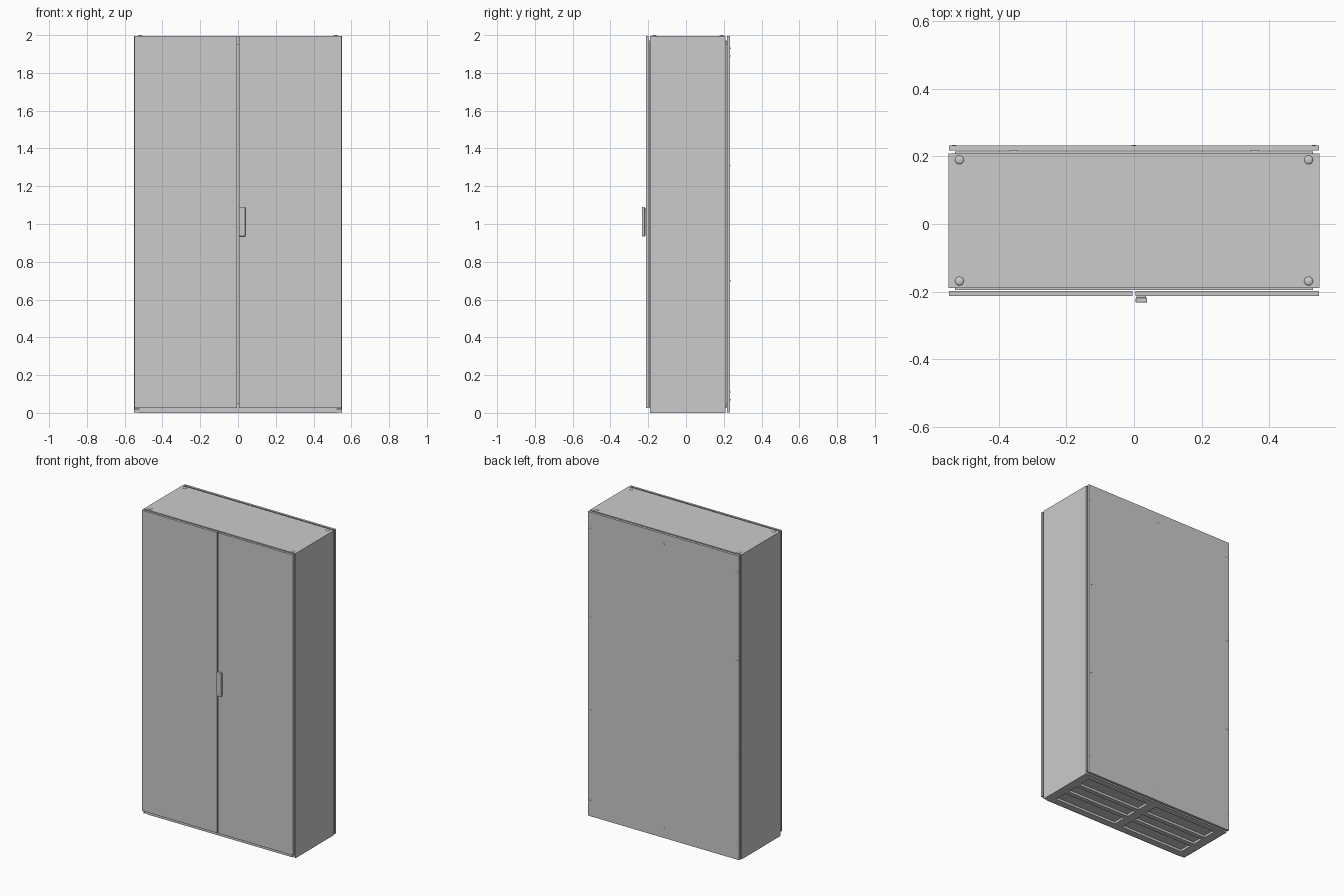
import bpy, bmesh, math
from mathutils import Matrix, Vector

if "Cube" in bpy.data.objects:
    bpy.data.objects.remove(bpy.data.objects["Cube"])

W, TOP = 0.55, 1.995          # half width and roof height
YF, YB = -0.19, 0.209         # body front and back


def finish(name, bm):
    me = bpy.data.meshes.new(name)
    bm.to_mesh(me)
    bm.free()
    ob = bpy.data.objects.new(name, me)
    bpy.context.collection.objects.link(ob)
    return ob


def add_box(bm, x0, x1, y0, y1, z0, z1):
    m = Matrix.Translation(((x0 + x1) / 2, (y0 + y1) / 2, (z0 + z1) / 2)) @ \
        Matrix.Diagonal((x1 - x0, y1 - y0, z1 - z0, 1))
    return bmesh.ops.create_cube(bm, size=1, matrix=m)["verts"]


def boxes(name, dims, bevel=0):
    bm = bmesh.new()
    for d in dims:
        add_box(bm, *d)
    ob = finish(name, bm)
    if bevel:
        mod = ob.modifiers.new("edge", "BEVEL")
        mod.width, mod.segments = bevel, 2
    return ob


def ring(x, z0, z1, w, h, y0, y1):
    """Four bars of an upright rectangular frame."""
    return [(-x, -x + w, y0, y1, z0 + h, z1), (x - w, x, y0, y1, z0 + h, z1),
            (-x + w, x - w, y0, y1, z1 - h, z1), (-x + w, x - w, y0, y1, z0, z0 + h)]


def tray(name, x0, x1, y0, y1, z0, z1, open_dir):
    """Folded sheet panel, open towards open_dir on y."""
    bm = bmesh.new()
    add_box(bm, x0, x1, y0, y1, z0, z1)
    bm.normal_update()
    bmesh.ops.delete(bm, geom=[f for f in bm.faces if f.normal.y * open_dir > 0.9],
                     context='FACES_ONLY')
    ob = finish(name, bm)
    mod = ob.modifiers.new("sheet", "SOLIDIFY")
    mod.thickness, mod.offset = 0.003, -1
    return ob


# Body sheets: sides and roof
t = 0.003
boxes("body_shell", [(-W, -W + t, YF, YB, 0, TOP), (W - t, W, YF, YB, 0, TOP),
                     (-W + t, W - t, YF, YB, TOP - t, TOP)])

# Front and back flanges, notched at the lower corners, with raised sealing lips
for name, y, d in (("front", YF, 1), ("back", YB, -1)):
    a, b = sorted((y, y + d * t))
    boxes(name + "_flange", [(-W + t, -0.525, a, b, 0.022, TOP - t),
                             (0.525, W - t, a, b, 0.022, TOP - t),
                             (-0.525, 0.525, a, b, 0, 0.05),
                             (-0.525, 0.525, a, b, 1.95, TOP - t)])
    a, b = sorted((y, y - d * 0.006))
    boxes(name + "_sealing_lip", ring(0.53, 0.027, 1.972, 0.006, 0.006, a, b))

# Double doors
tray("left_door", -0.548, -0.004, -0.213, -0.198, 0.026, 1.994, 1)
tray("right_door", 0.004, 0.548, -0.213, -0.198, 0.026, 1.994, 1)

# Back panel with standoff clips
tray("back_panel", -0.548, 0.548, 0.217, 0.233, 0.003, 1.994, -1)
boxes("panel_clips", [(s * 0.357 - 0.012, s * 0.357 + 0.012, YB, 0.219, z, z + 0.02)
                      for s in (-1, 1) for z in (0.03, 1.95)])

# Swing handle on a slightly smaller base
boxes("handle_base", [(0.008, 0.036, -0.219, -0.213, 0.94, 1.085)])
boxes("handle", [(0.005, 0.039, -0.233, -0.218, 0.935, 1.09)], 0.003)

# Underside: perimeter frame, centre bar and long slats around recessed plates
d, yf, yb = 0.016, -0.145, 0.165
base = [(-W + t, W - t, YF + t, yf, 0.001, d), (-W + t, W - t, yb, YB - t, 0.001, d)]
base += [(a, b, yf, yb, 0.001, d) for a, b in ((-W + t, -0.49), (-0.03, 0.03), (0.49, W - t))]
pitch = (yb - yf) / 3
for s in (-1, 1):
    x0, x1 = sorted((s * 0.03, s * 0.49))
    for i in (1, 2):
        y = yf + i * pitch
        base.append((x0, x1, y - 0.015, y + 0.015, 0.001, d))
boxes("base_frame", base)
boxes("gland_plates", [(-W + t, W - t, YF + t, YB - t, d, d + t)])


def fasteners(name, points, radius, height, axis):
    """Low domed heads facing along axis."""
    bm = bmesh.new()
    turn = Vector((0, 0, 1)).rotation_difference(Vector(axis)).to_matrix().to_4x4()
    for p in points:
        m = Matrix.Translation(p) @ turn @ Matrix.Diagonal((radius, radius, height, 1))
        vs = bmesh.ops.create_uvsphere(bm, u_segments=20, v_segments=10, radius=1,
                                       matrix=m)["verts"]
        ax = Vector(axis)
        bmesh.ops.delete(bm, geom=[v for v in vs if (v.co - Vector(p)).dot(ax) < -1e-4],
                         context='VERTS')
    ob = finish(name, bm)
    bpy.context.view_layer.objects.active = ob
    ob.select_set(True)
    bpy.ops.object.shade_smooth_by_angle(angle=math.radians(40))
    ob.select_set(False)


# Roof plugs and back panel screws
fasteners("roof_plugs", [(s * 0.517, y, TOP) for s in (-1, 1) for y in (-0.169, 0.19)],
          0.013, 0.005, (0, 0, 1))
screws = [(s * 0.533, 0.2325, z) for s in (-1, 1) for z in (0.11, 0.70, 1.31, 1.89)]
screws += [(0, 0.2325, 0.07), (0, 0.2325, 1.93)]
fasteners("back_screws", screws, 0.007, 0.002, (0, 1, 0))
